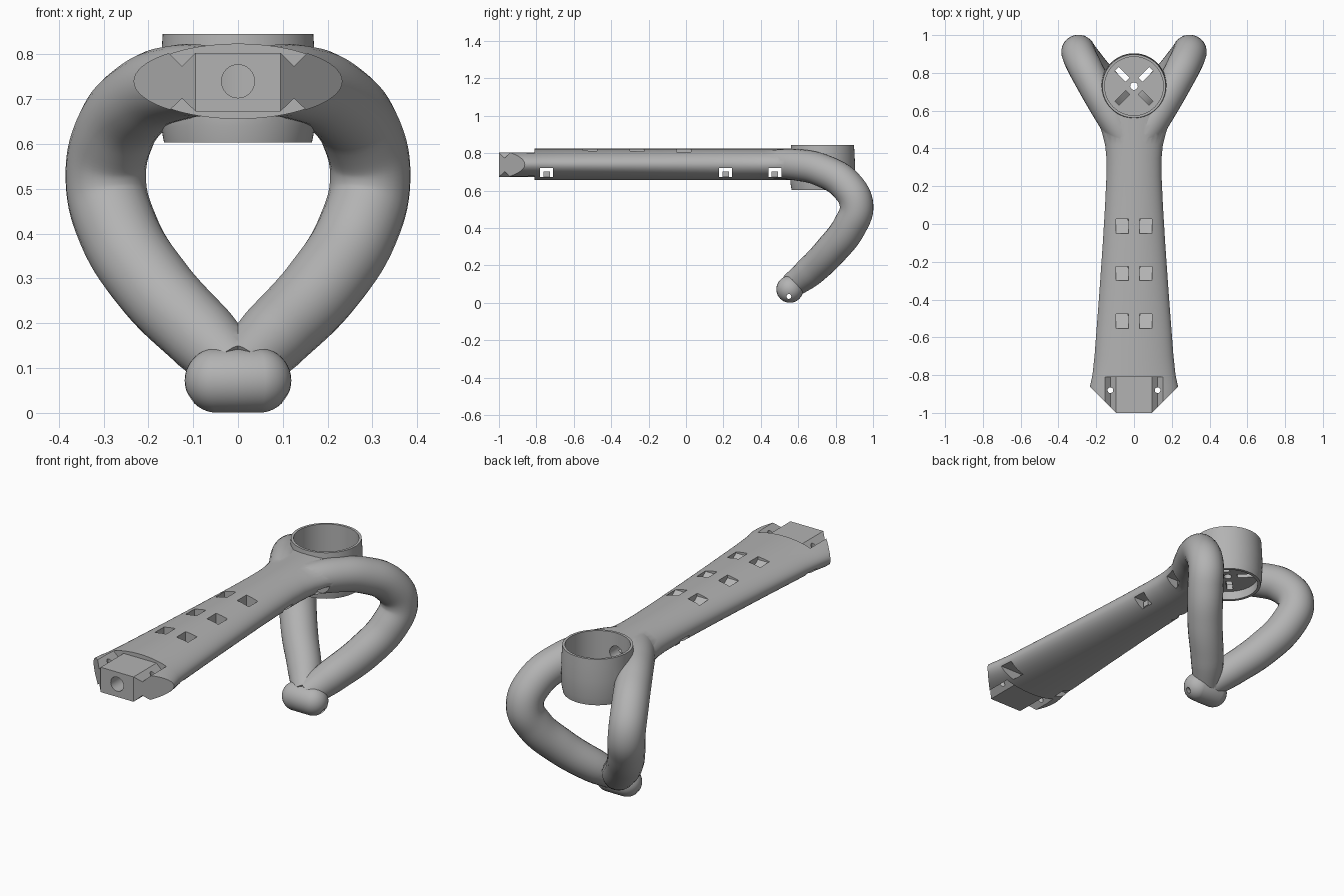
import bpy, bmesh, math
from mathutils import Matrix

if "Cube" in bpy.data.objects:
    bpy.data.objects.remove(bpy.data.objects["Cube"], do_unlink=True)

grey = bpy.data.materials.new("plain_grey")
grey.use_nodes = True
colour = (0.45, 0.45, 0.45, 1)
grey.diffuse_color = colour
grey.node_tree.nodes["Principled BSDF"].inputs["Base Color"].default_value = colour

MID = 0.74      # height of the arm's axis
MOUNT_Y = 0.73  # centre of the round mount


def add(name, bm):
    bmesh.ops.remove_doubles(bm, verts=bm.verts, dist=1e-5)
    bmesh.ops.recalc_face_normals(bm, faces=bm.faces)
    mesh = bpy.data.meshes.new(name)
    bm.to_mesh(mesh)
    bm.free()
    mesh.materials.append(grey)
    obj = bpy.data.objects.new(name, mesh)
    bpy.context.collection.objects.link(obj)
    return obj


def box(name, centre, size, turn=0):
    bm = bmesh.new()
    m = Matrix.Translation(centre) @ Matrix.Rotation(turn, 4, 'Z') @ Matrix.Diagonal((*size, 1))
    bmesh.ops.create_cube(bm, size=1, matrix=m)
    return add(name, bm)


def rod(name, centre, radius, length, axis='Z', sides=32):
    bm = bmesh.new()
    turn = {'X': Matrix.Rotation(math.pi / 2, 4, 'Y'),
            'Y': Matrix.Rotation(math.pi / 2, 4, 'X'), 'Z': Matrix()}[axis]
    bmesh.ops.create_cone(bm, cap_ends=True, segments=sides, radius1=radius, radius2=radius,
                          depth=length, matrix=Matrix.Translation(centre) @ turn)
    return add(name, bm)


def prism(name, points, push):
    """Extrude a flat outline of 3D points along a vector."""
    bm = bmesh.new()
    face = bm.faces.new([bm.verts.new(p) for p in points])
    new = bmesh.ops.extrude_face_region(bm, geom=[face])["geom"]
    bmesh.ops.translate(bm, vec=push, verts=[v for v in new if isinstance(v, bmesh.types.BMVert)])
    return add(name, bm)


def loft(name, rings):
    """Skin equal-length rings of points and cap both ends."""
    bm = bmesh.new()
    rows = [[bm.verts.new(p) for p in ring] for ring in rings]
    n = len(rows[0])
    for a, b in zip(rows, rows[1:]):
        for i in range(n):
            bm.faces.new((a[i], a[(i + 1) % n], b[(i + 1) % n], b[i]))
    bm.faces.new(rows[0])
    bm.faces.new(rows[-1])
    return add(name, bm)


def circle(n):
    return [(math.cos(2 * math.pi * i / n), math.sin(2 * math.pi * i / n)) for i in range(n)]


# Tapered elliptical arm
widths = [(-1.02, .233), (-.86, .233), (-.8, .22), (-.7, .209), (-.4, .186), (-.1, .165), (.1, .153),
          (.25, .146), (.35, .146), (.42, .153), (.48, .168), (.54, .19), (.62, .2)]
arm = loft("arm_frame", [[(w * c, y, MID + .084 * s) for c, s in circle(64)] for y, w in widths])

# Round mount body
profile = [(.165, .603), (.172, .64), (.174, .73), (.171, .8), (.168, .845)]
mount = loft("mount_body", [[(r * c, MOUNT_Y + r * s, z) for c, s in circle(72)] for r, z in profile])

# Two curved legs: x, y, z, radius
path = [(.03, .42, .74, .075), (.13, .59, .738, .084), (.21, .735, .705, .088),
        (.275, .86, .625, .09), (.295, .912, .52, .09), (.268, .875, .41, .09),
        (.19, .78, .285, .088), (.075, .66, .165, .082), (.005, .57, .095, .068)]


def leg(name, side):
    curve = bpy.data.curves.new(name, 'CURVE')
    curve.dimensions = '3D'
    curve.bevel_depth = 1
    curve.bevel_resolution = 10
    curve.resolution_u = 8
    curve.use_fill_caps = True
    spline = curve.splines.new('BEZIER')
    spline.bezier_points.add(len(path) - 1)
    for p, (x, y, z, r) in zip(spline.bezier_points, path):
        p.co = (side * x, y, z)
        p.radius = r
        p.handle_left_type = p.handle_right_type = 'AUTO'
    obj = bpy.data.objects.new(name + "_path", curve)
    bpy.context.collection.objects.link(obj)
    bpy.context.view_layer.update()
    mesh = bpy.data.meshes.new_from_object(obj.evaluated_get(bpy.context.evaluated_depsgraph_get()))
    bm = bmesh.new()
    bm.from_mesh(mesh)
    bpy.data.objects.remove(obj, do_unlink=True)
    return add(name, bm)


legs = [leg("left_leg", 1), leg("right_leg", -1)]

# Rounded foot, stretched sideways
bm = bmesh.new()
bmesh.ops.create_uvsphere(bm, u_segments=32, v_segments=20, radius=.072)
for v in bm.verts:
    if abs(v.co.x) > 1e-4:
        v.co.x += math.copysign(.047, v.co.x)
bmesh.ops.translate(bm, vec=(0, .555, .0725), verts=bm.verts)
foot = add("foot", bm)

cuts = []

# Mount hollows above and below its floor
cuts.append(rod("cut_cup", (0, MOUNT_Y, .88), .155, .4, sides=72))
cuts.append(rod("cut_recess", (0, MOUNT_Y, .55), .15, .2, sides=72))

# Floor: centre hole and four diagonal slots
cuts.append(rod("cut_shaft", (0, MOUNT_Y, .67), .02, .1))
for i in range(4):
    a = math.pi / 4 + i * math.pi / 2
    cuts.append(box("cut_slot", (.088 * math.cos(a), MOUNT_Y + .088 * math.sin(a), .67),
                    (.08, .03, .1), a))

# Wire bore along the arm
cuts.append(rod("cut_bore", (0, -.2, MID), .037, 1.72, 'Y'))

# Plug end: flats above and below, chamfers, grooves, screw holes
cuts.append(box("cut_top_flat", (0, -.96, .903), (.8, .3, .2)))
cuts.append(box("cut_under_flat", (0, -.96, .573), (.8, .3, .2)))
cuts.append(box("cut_end", (0, -1.1, MID), (.8, .2, .4)))
for s in (1, -1):
    cuts.append(box("cut_chamfer", (s * (.165 + .1414), -.93 - .1414, MID), (.4, .4, .4), math.pi / 4))
    cuts.append(rod("cut_screw", (s * .125, -.88, MID), .015, .4, sides=20))
    for z, d in ((.803, 1), (.673, -1)):
        groove = [(s * .125, -1.1, z - d * .029), (s * .095 - s * .001, -1.1, z + d * .001),
                  (s * .156, -1.1, z + d * .001)]
        cuts.append(prism("cut_groove", groove, (0, .29, 0)))

# Sloping pockets on top of the arm
for y in (-.05, -.3, -.552):
    for x in (.03, -.096):
        wedge = [(x, y, .9), (x, y, .808), (x, y + .076, .755), (x, y + .076, .9)]
        cuts.append(prism("cut_pocket", wedge, (.066, 0, 0)))

# Strap tunnels across the arm
strap_y = (-.745, .212, .475)
for y in strap_y:
    cuts.append(box("cut_strap", (0, y, .698), (.8, .07, .048)))

# Small hole across the foot
cuts.append(rod("cut_foot_hole", (0, .55, .034), .013, .4, 'X', 16))

# Combine everything into one solid frame
helpers = [(o, 'UNION') for o in [mount, foot] + legs] + [(o, 'DIFFERENCE') for o in cuts]
for helper, kind in helpers:
    helper.hide_render = True
    mod = arm.modifiers.new(helper.name, 'BOOLEAN')
    mod.operation = kind
    mod.solver = 'EXACT'
    mod.object = helper
bpy.context.view_layer.update()
solid = bpy.data.meshes.new_from_object(arm.evaluated_get(bpy.context.evaluated_depsgraph_get()))
arm.modifiers.clear()
arm.data = solid
solid.materials.clear()
solid.materials.append(grey)
for poly in solid.polygons:
    poly.material_index = 0
for helper, kind in helpers:
    bpy.data.objects.remove(helper, do_unlink=True)

# Bars inside the strap tunnels
for y in strap_y:
    box("strap_bar", (0, y, .688), (.2, .036, .03))

bpy.ops.object.select_all(action='DESELECT')
arm.select_set(True)
bpy.context.view_layer.objects.active = arm
bpy.ops.object.shade_smooth_by_angle(angle=math.radians(30))
